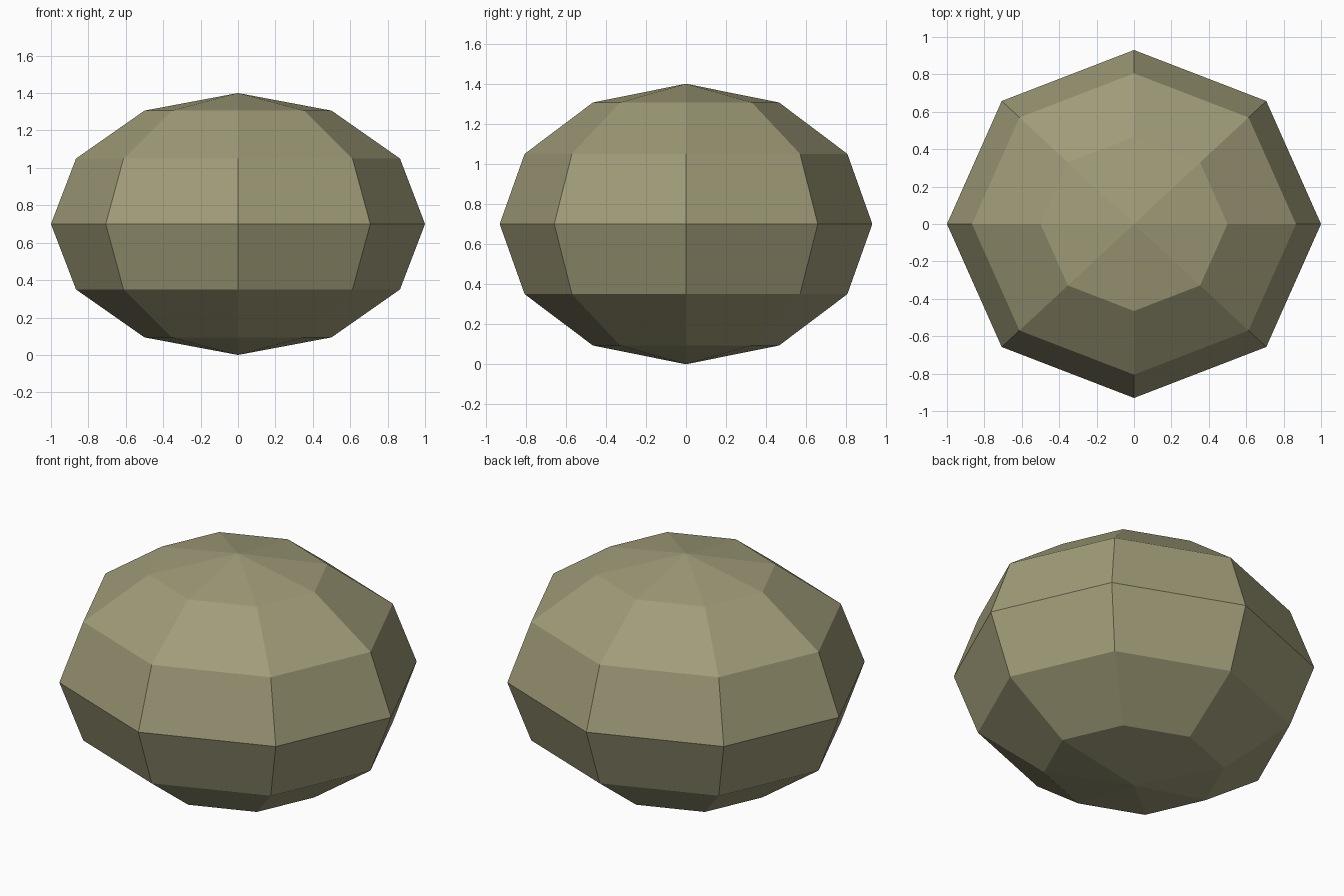
import bpy

if "Cube" in bpy.data.objects:
    bpy.data.objects.remove(bpy.data.objects["Cube"])

# Olive-grey stone colour
stone = bpy.data.materials.new("olive_stone")
stone.diffuse_color = (0.35, 0.33, 0.19, 1.0)
stone.use_nodes = True
stone.node_tree.nodes["Principled BSDF"].inputs["Base Color"].default_value = stone.diffuse_color

# Low-poly boulder: flattened faceted sphere resting on the ground
bpy.ops.mesh.primitive_uv_sphere_add(segments=8, ring_count=6, radius=1.0,
                                     location=(0, 0, 0.70))
boulder = bpy.context.object
boulder.name = "boulder"
boulder.scale = (1.0, 0.93, 0.70)
bpy.ops.object.transform_apply(location=False, rotation=False, scale=True)
bpy.ops.object.shade_flat()
boulder.data.materials.append(stone)
